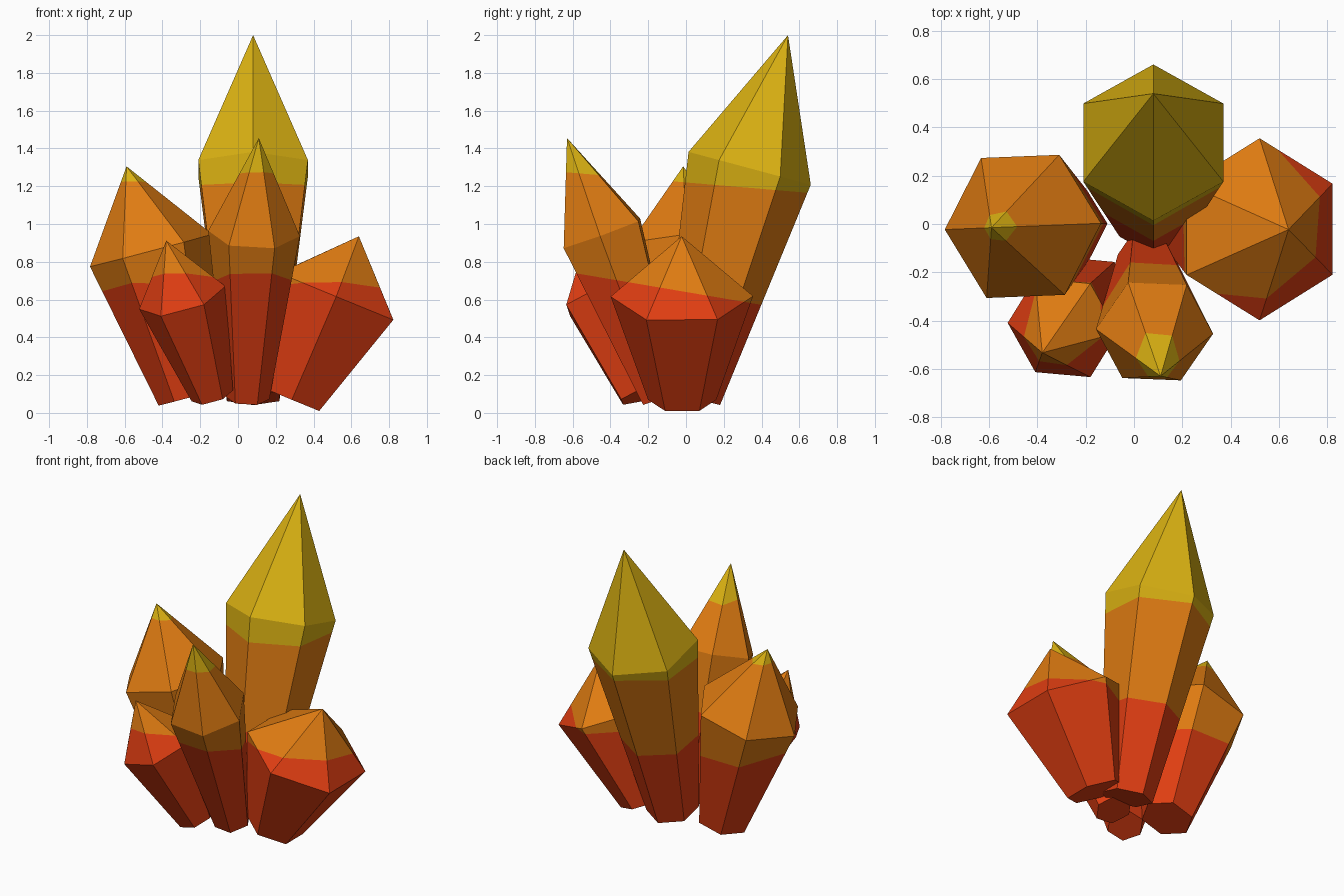
import bpy, bmesh, math
from mathutils import Vector

if "Cube" in bpy.data.objects:
    bpy.data.objects.remove(bpy.data.objects["Cube"])


def material(name, rgb):
    m = bpy.data.materials.new(name)
    m.diffuse_color = (*rgb, 1)
    m.use_nodes = True
    m.node_tree.nodes["Principled BSDF"].inputs["Base Color"].default_value = m.diffuse_color
    return m


MATS = [material("red", (0.75, 0.048, 0.006)),
        material("orange", (0.74, 0.20, 0.006)),
        material("yellow", (0.70, 0.44, 0.006))]

# colour bands: slightly tilted planes z = height - slope * y
BANDS = [(0.64, 0.17), (1.22, 0.085)]


def crystal(name, base, shoulder, apex, radius, hint, taper=0.48):
    """Six-sided tapered shaft with a pointed cap; hint = heading of one corner."""
    base, shoulder, apex = Vector(base), Vector(shoulder), Vector(apex)
    n = (apex - base).normalized()
    u = Vector((hint[0], hint[1], -(hint[0] * n.x + hint[1] * n.y) / n.z)).normalized()
    v = n.cross(u)

    bm = bmesh.new()

    def ring(centre, r):
        return [bm.verts.new(centre + r * (u * math.cos(a) + v * math.sin(a)))
                for a in (math.radians(60 * i) for i in range(6))]

    low, high = ring(base, radius * taper), ring(shoulder, radius)
    tip = bm.verts.new(apex)
    bm.faces.new(low[::-1])
    for i in range(6):
        j = (i + 1) % 6
        bm.faces.new((low[i], low[j], high[j], high[i]))
        bm.faces.new((high[i], high[j], tip))

    # cut along the colour bands, then colour by height
    for h, s in BANDS:
        bmesh.ops.bisect_plane(bm, geom=bm.verts[:] + bm.edges[:] + bm.faces[:],
                               plane_co=(0, 0, h), plane_no=(0, s, 1))
    bm.normal_update()
    for f in bm.faces:
        c = f.calc_center_median()
        f.material_index = sum(c.z + s * c.y > h for h, s in BANDS)

    me = bpy.data.meshes.new(name)
    bm.to_mesh(me)
    bm.free()
    for m in MATS:
        me.materials.append(m)
    ob = bpy.data.objects.new(name, me)
    bpy.context.collection.objects.link(ob)


crystal("tall_back_crystal", (0.08, 0.025, 0.083), (0.08, 0.337, 1.295), (0.08, 0.54, 2.0),
        0.335, (0, 1))
crystal("left_crystal", (-0.265, -0.005, 0.08), (-0.46, -0.01, 0.86), (-0.59, -0.015, 1.305),
        0.335, (-1, -0.04))
crystal("front_crystal", (0.05, -0.13, 0.08), (0.085, -0.445, 0.95), (0.11, -0.63, 1.455),
        0.243, (1, -0.04))
crystal("right_crystal", (0.285, -0.02, 0.07), (0.52, -0.022, 0.617), (0.64, -0.023, 0.935),
        0.377, (0, 1))
crystal("small_front_left_crystal", (-0.136, -0.245, 0.09), (-0.295, -0.43, 0.61),
        (-0.38, -0.533, 0.912), 0.237, (-1, 0.09))
